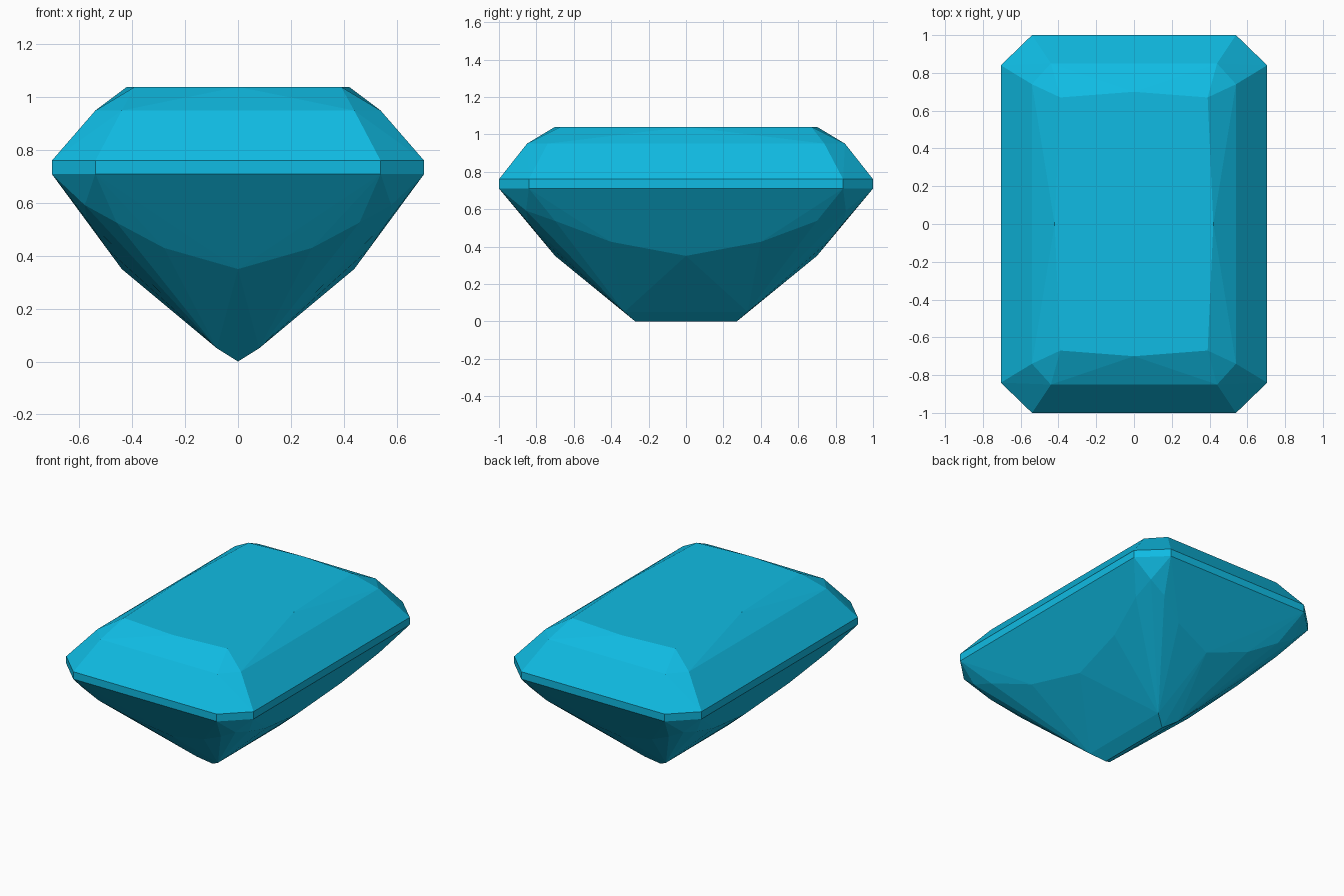
import bpy, bmesh

if "Cube" in bpy.data.objects:
    bpy.data.objects.remove(bpy.data.objects["Cube"])

# Corner points of one quarter of the stone; mirrored in x and y
quarter = [
    # girdle band
    (0.54, 1.0, 0.76), (0.705, 0.84, 0.76), (0.54, 1.0, 0.71), (0.705, 0.84, 0.71),
    # crown step and table
    (0.44, 0.85, 0.95), (0.54, 0.74, 0.95),
    (0.39, 0.67, 1.04), (0, 0.70, 1.04), (0.42, 0, 1.04),
    # pavilion facets
    (0.58, 0.855, 0.592), (0.46, 0.842, 0.526), (0.572, 0.70, 0.537),
    (0.28, 0.765, 0.43), (0, 0.70, 0.35), (0.495, 0.40, 0.425), (0.44, 0, 0.35),
    # keel
    (0.08, 0.33, 0.05), (0, 0.272, 0),
]

points = {(sx * x + 0.0, sy * y + 0.0, z)
          for x, y, z in quarter for sx in (1, -1) for sy in (1, -1)}

# Flat-faceted convex stone
bm = bmesh.new()
for p in sorted(points):
    bm.verts.new(p)
result = bmesh.ops.convex_hull(bm, input=list(bm.verts))
loose = [v for v in bm.verts if not v.link_faces]
bmesh.ops.delete(bm, geom=loose, context='VERTS')
bmesh.ops.dissolve_limit(bm, angle_limit=0.01, verts=list(bm.verts), edges=list(bm.edges))
bmesh.ops.recalc_face_normals(bm, faces=list(bm.faces))

mesh = bpy.data.meshes.new("cut_gemstone")
bm.to_mesh(mesh)
bm.free()
gem = bpy.data.objects.new("cut_gemstone", mesh)
bpy.context.collection.objects.link(gem)

# Blue colour
mat = bpy.data.materials.new("blue_gem")
mat.diffuse_color = (0.005, 0.5, 0.77, 1)
mat.use_nodes = True
mat.node_tree.nodes["Principled BSDF"].inputs["Base Color"].default_value = mat.diffuse_color
mesh.materials.append(mat)
